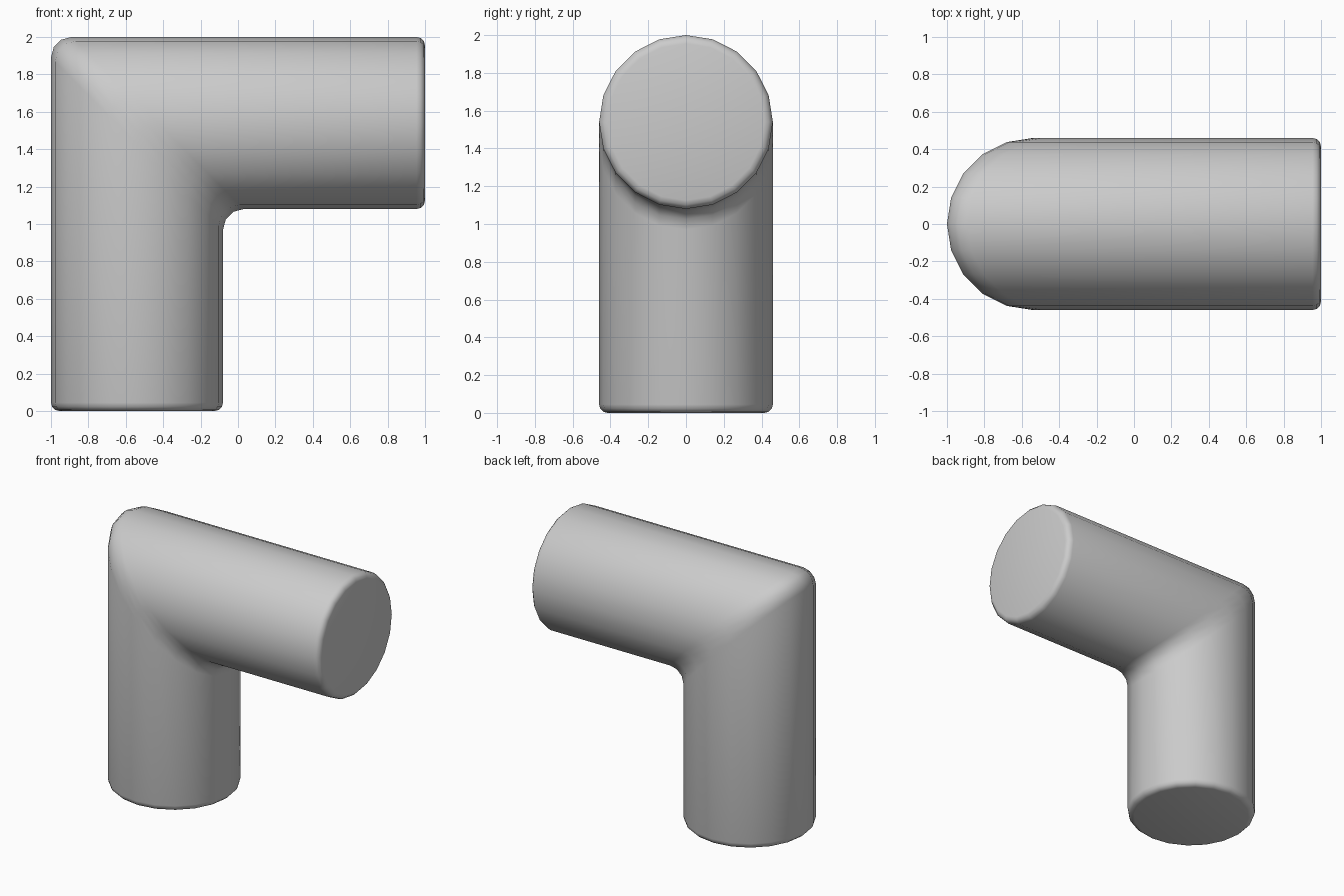
import bpy, bmesh, math

if "Cube" in bpy.data.objects:
    bpy.data.objects.remove(bpy.data.objects["Cube"])

SIDES, R = 20, 0.46        # cross-section
AX, AZ = -0.54, 1.54       # vertical axis x, horizontal axis z
RIM, FILLET, STEPS = 0.045, 0.11, 3

bm = bmesh.new()


def ring(point, radius):
    """One loop of vertices; point(u) gives (x, z) for outward offset u."""
    loop = []
    for i in range(SIDES):
        a = 2 * math.pi * i / SIDES
        x, z = point(radius * math.cos(a))
        loop.append(bm.verts.new((x, radius * math.sin(a), z)))
    return loop


def rim(k):
    """Depth and radius along a rounded end rim."""
    t = math.pi / 2 * k / STEPS
    return RIM * (1 - math.sin(t)), R - RIM * (1 - math.cos(t))


rings = []
# rounded foot of the vertical pipe
for k in range(STEPS, -1, -1):
    depth, rad = rim(k)
    rings.append(ring(lambda u: (AX - u, depth), rad))

# mitred elbow with a rounded seam
for k in range(STEPS + 1):
    t = math.pi / 2 * k / STEPS
    dx, dz = FILLET * (1 - math.cos(t)), FILLET * (1 - math.sin(t))
    rings.append(ring(lambda u: (AX - u + dx, AZ + u - dz), R))

# rounded end of the horizontal pipe
for k in range(STEPS + 1):
    depth, rad = rim(k)
    rings.append(ring(lambda u: (1 - depth, AZ + u), rad))

# skin between loops and flat end caps
for a, b in zip(rings, rings[1:]):
    for i in range(SIDES):
        j = (i + 1) % SIDES
        bm.faces.new((a[i], a[j], b[j], b[i]))
bm.faces.new(rings[0])
bm.faces.new(rings[-1])
bmesh.ops.recalc_face_normals(bm, faces=bm.faces)

mesh = bpy.data.meshes.new("elbow_pipe")
bm.to_mesh(mesh)
bm.free()
obj = bpy.data.objects.new("elbow_pipe", mesh)
bpy.context.collection.objects.link(obj)
bpy.context.view_layer.objects.active = obj
obj.select_set(True)
bpy.ops.object.shade_smooth_by_angle(angle=math.radians(35))
